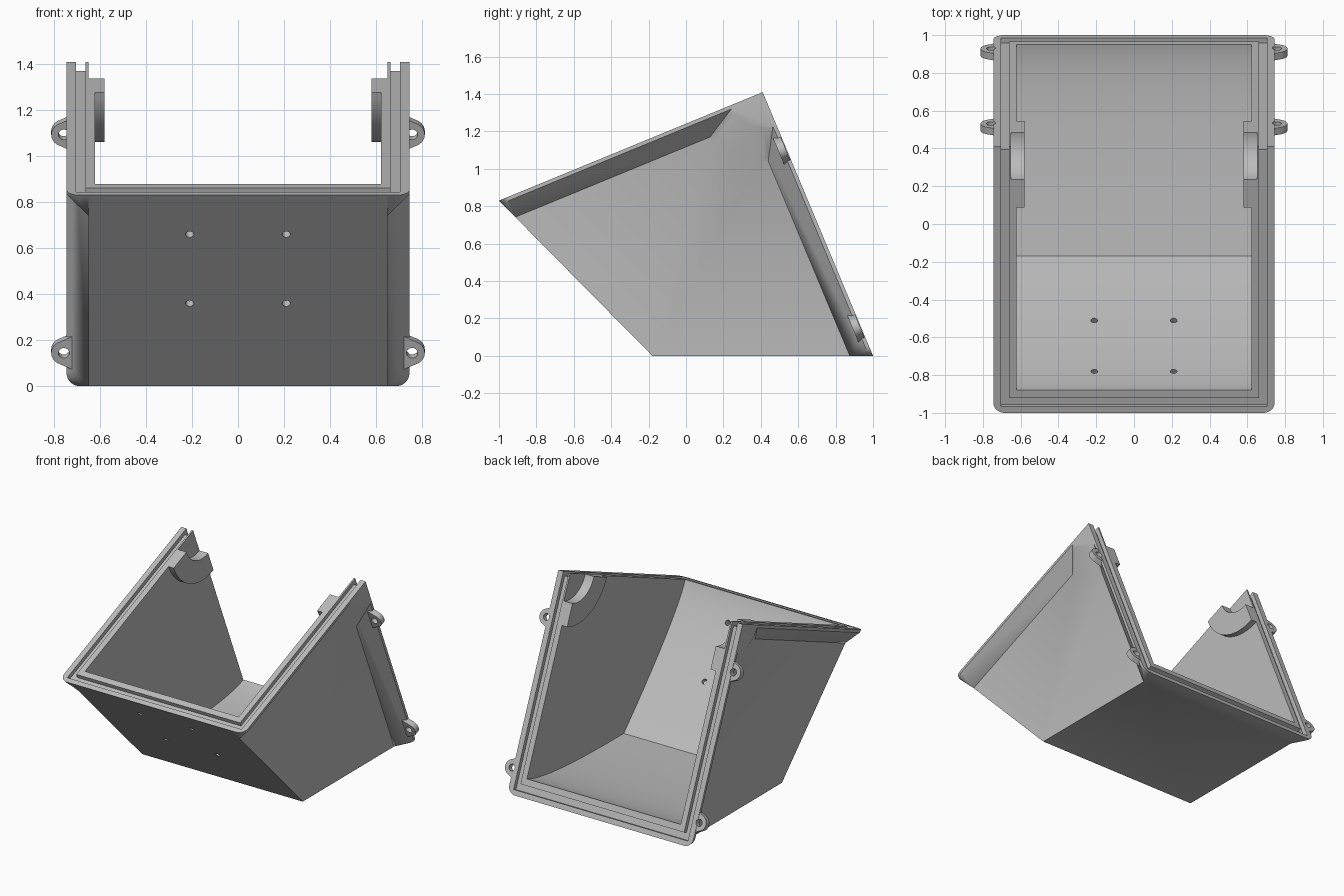
import bpy, bmesh
from math import sin, cos, pi
from mathutils import Vector

if "Cube" in bpy.data.objects:
    bpy.data.objects.remove(bpy.data.objects["Cube"])

grey = bpy.data.materials.new("grey_plastic")
grey.use_nodes = True
grey.diffuse_color = (0.5, 0.5, 0.5, 1)
grey.node_tree.nodes["Principled BSDF"].inputs["Base Color"].default_value = (0.5, 0.5, 0.5, 1)

# Side profile corners: front lip, apex, back lip, bottom front
A, B, C, D = (Vector((0, y, z)) for y, z in ((-1, .83), (.41, 1.41), (1, 0), (-.18, 0)))
X = Vector((1, 0, 0))
RIM, WALL, INNER = .745, .65, .622
SIDES = (-1, 1)


def frame(end):
    """Direction along a rim towards the apex, and inward normal of the rim."""
    u = (B - end).normalized()
    n = D - end
    return u, (n - u * n.dot(u)).normalized()


def at(end, s, d, x):
    u, n = frame(end)
    return end + u * s + n * d + X * x


def hull(name, points):
    bm = bmesh.new()
    for p in points:
        bm.verts.new(p)
    bmesh.ops.convex_hull(bm, input=bm.verts)
    bmesh.ops.delete(bm, geom=[v for v in bm.verts if not v.link_faces], context='VERTS')
    bmesh.ops.dissolve_limit(bm, angle_limit=.002, verts=bm.verts, edges=bm.edges)
    bmesh.ops.recalc_face_normals(bm, faces=bm.faces)
    mesh = bpy.data.meshes.new(name)
    bm.to_mesh(mesh)
    bm.free()
    ob = bpy.data.objects.new(name, mesh)
    bpy.context.collection.objects.link(ob)
    return ob


def prism(name, outline, x0, x1):
    return hull(name, [p + X * x for p in outline for x in (x0, x1)])


def rod(name, centre, axis, radius, length, sides=24):
    side = axis.orthogonal().normalized()
    up = axis.cross(side)
    return hull(name, [centre + axis * h + (side * cos(a) + up * sin(a)) * radius
                       for h in (-length, length)
                       for a in (2 * pi * i / sides for i in range(sides))])


def combine(target, tool, operation):
    mod = target.modifiers.new(operation, 'BOOLEAN')
    mod.operation, mod.solver, mod.object = operation, 'EXACT', tool
    bpy.context.view_layer.objects.active = target
    bpy.ops.object.modifier_apply(modifier=mod.name)
    bpy.data.objects.remove(tool)


def quarter(radius, steps=16):
    """Arc about the apex from one rim to the other."""
    a, c = (A - B).normalized(), (C - B).normalized()
    return [B + (a * cos(t) + c * sin(t)) * radius
            for t in (pi / 2 * i / steps for i in range(steps + 1))]


# Main hopper body
body = prism("hopper_body", (A, B, C, D), -WALL, WALL)

# Flared rims with rounded outer corners
for end, other in ((A, C), (C, A)):
    u, n = frame(end)
    v = (other - B).normalized()
    fall = (D - end) / n.dot(D - end)
    pts = []
    for k in SIDES:
        for d in (0, .02):
            pts.append(B + v * d + X * k * RIM)
            for i in range(9):
                t, r = pi / 2 * i / 8, .06
                pts.append(end + fall * d + u * r * (1 - cos(t)) + X * k * (RIM - r + r * sin(t)))
        pts += [end + fall * .115 + X * k * WALL, B + v * .115 + X * k * WALL]
    combine(body, hull("rim_flare", pts), 'UNION')

# Conical swelling around the apex on both sides
cone = [p + X * k * x for k in SIDES for r, x in ((.37, WALL), (.19, RIM)) for p in quarter(r) + [B]]
combine(body, hull("apex_swelling", cone), 'UNION')

# Screw ears on the back rim
uc, nc = frame(C)
EARS = [(B - uc * t, k) for t in (.325, 1.354) for k in SIDES]
for spot, k in EARS:
    pts = []
    for d in (.004, .044):
        p = spot + nc * d
        pts += [p + uc * w + X * k * .715 for w in (-.08, .08)]
        pts += [p + X * k * (.757 + .055 * cos(t)) + uc * .055 * sin(t)
                for t in (2 * pi * i / 24 for i in range(24))]
    combine(body, hull("screw_ear", pts), 'UNION')

# Inner cavity with curved front wall and floor
corner = D + (B - D).normalized() * .027
outline = [B + (B - D) * .5]
for end in (A, C):
    mouth, knee = at(end, .13, 0, 0), at(end, .13, .25, 0)
    outline.append(at(end, .13, -.3, 0))
    for i in range(21):
        t = i / 20
        outline.append(mouth * (1 - t) ** 2 + knee * 2 * t * (1 - t) + corner * t * t)
combine(body, prism("cavity", outline, -INNER, INNER), 'DIFFERENCE')

# Saddles inside the apex, then their round notch
for k in SIDES:
    combine(body, prism("saddle", quarter(.35) + [B], k * .58, k * .64), 'UNION')
combine(body, rod("saddle_notch", B, X, .19, WALL, 64), 'DIFFERENCE')

# Seal groove along both rims
for end in (A, C):
    length = (B - end).length + .05
    strips = [(k * .662, k * .705, .037, length) for k in SIDES] + [(-.705, .705, .037, .085)]
    for x0, x1, s0, s1 in strips:
        box = [at(end, s, d, x) for s in (s0, s1) for d in (-.05, .03) for x in (x0, x1)]
        combine(body, hull("seal_groove", box), 'DIFFERENCE')

# Ear holes and front panel holes
for spot, k in EARS:
    combine(body, rod("ear_hole", spot + X * k * .757, nc, .024, .1), 'DIFFERENCE')
slope = (A - D).normalized()
for z in (.36, .66):
    for k in SIDES:
        spot = D + slope * (z / slope.z) + X * k * .21
        combine(body, rod("panel_hole", spot, slope.cross(X), .018, .15), 'DIFFERENCE')

body.data.materials.clear()
body.data.materials.append(grey)
for f in body.data.polygons:
    f.material_index = 0
bpy.ops.object.select_all(action='DESELECT')
body.select_set(True)
bpy.context.view_layer.objects.active = body
bpy.ops.object.shade_smooth_by_angle(angle=.5)
